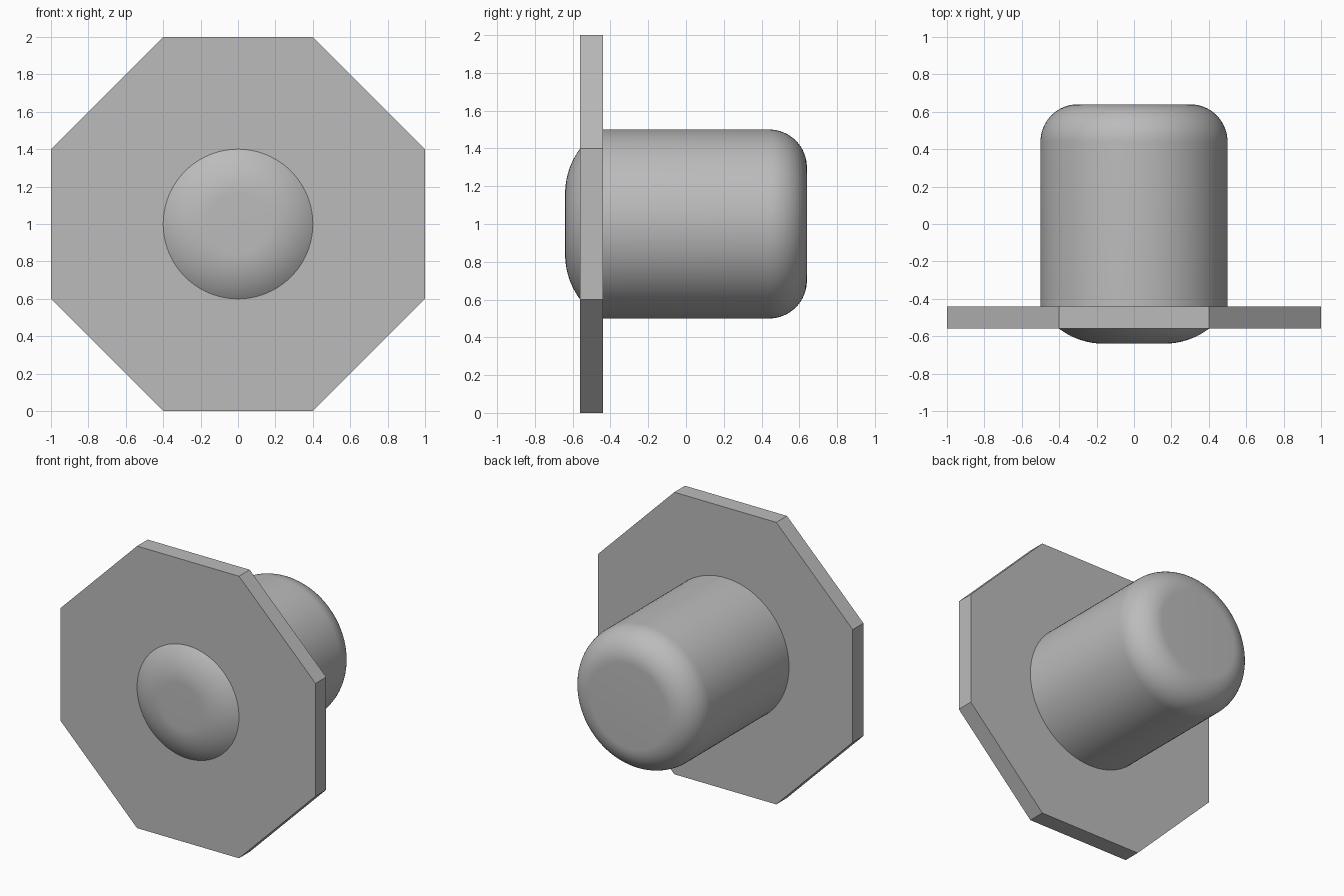
import bpy, bmesh
from math import sin, cos, asin, pi, radians
from mathutils import Vector

cube = bpy.data.objects.get("Cube")
if cube:
    bpy.data.objects.remove(cube, do_unlink=True)

CENTRE = Vector((0, 0, 1))

grey = bpy.data.materials.new("plain grey")
grey.use_nodes = True
GREY = (0.5, 0.5, 0.5, 1)
grey.diffuse_color = GREY
grey.node_tree.nodes["Principled BSDF"].inputs["Base Color"].default_value = GREY


def finish(name, bm):
    bmesh.ops.remove_doubles(bm, verts=bm.verts, dist=1e-5)
    bmesh.ops.recalc_face_normals(bm, faces=bm.faces)
    mesh = bpy.data.meshes.new(name)
    bm.to_mesh(mesh)
    bm.free()
    mesh.materials.append(grey)
    obj = bpy.data.objects.new(name, mesh)
    bpy.context.collection.objects.link(obj)
    return obj


def arc(radius, flat, end_y, sweep, direction, steps=16):
    """Rounded edge, tangent to the flat end face, as (radius, y) points."""
    return [(flat + radius * sin(sweep * i / steps),
             end_y - direction * radius * (1 - cos(sweep * i / steps)))
            for i in range(steps + 1)]


def lathe(name, profile):
    bm = bmesh.new()
    verts = [bm.verts.new((r, y, CENTRE.z)) for r, y in profile]
    edges = [bm.edges.new(pair) for pair in zip(verts, verts[1:])]
    bmesh.ops.spin(bm, geom=verts + edges, cent=CENTRE, axis=(0, 1, 0),
                   angle=2 * pi, steps=96, use_merge=True)
    obj = finish(name, bm)
    bpy.ops.object.select_all(action="DESELECT")
    obj.select_set(True)
    bpy.context.view_layer.objects.active = obj
    bpy.ops.object.shade_smooth_by_angle(angle=radians(25))
    return obj


# Octagonal flange plate
FRONT, BACK = -0.56, -0.44
corners = [(0.4, 1), (1, 0.4), (1, -0.4), (0.4, -1)]
corners += [(-x, -z) for x, z in corners]
bm = bmesh.new()
face = bm.faces.new([bm.verts.new((x, FRONT, z + 1)) for x, z in corners])
ext = bmesh.ops.extrude_face_region(bm, geom=[face], use_keep_orig=True)
bmesh.ops.translate(bm, vec=(0, BACK - FRONT, 0),
                    verts=[v for v in ext["geom"] if isinstance(v, bmesh.types.BMVert)])
finish("flange_plate", bm)

# Rear cylinder with a rounded end, seated in the plate
lathe("rear_cylinder",
      [(0, 0.64)] + arc(0.2, 0.3, 0.64, pi / 2, 1) + [(0.5, -0.5), (0, -0.5)])

# Shallow front button with a flat centre
lathe("front_button",
      [(0, -0.64)] + arc(0.4, 0.16, -0.64, asin(0.6), -1) + [(0.4, -0.5), (0, -0.5)])
